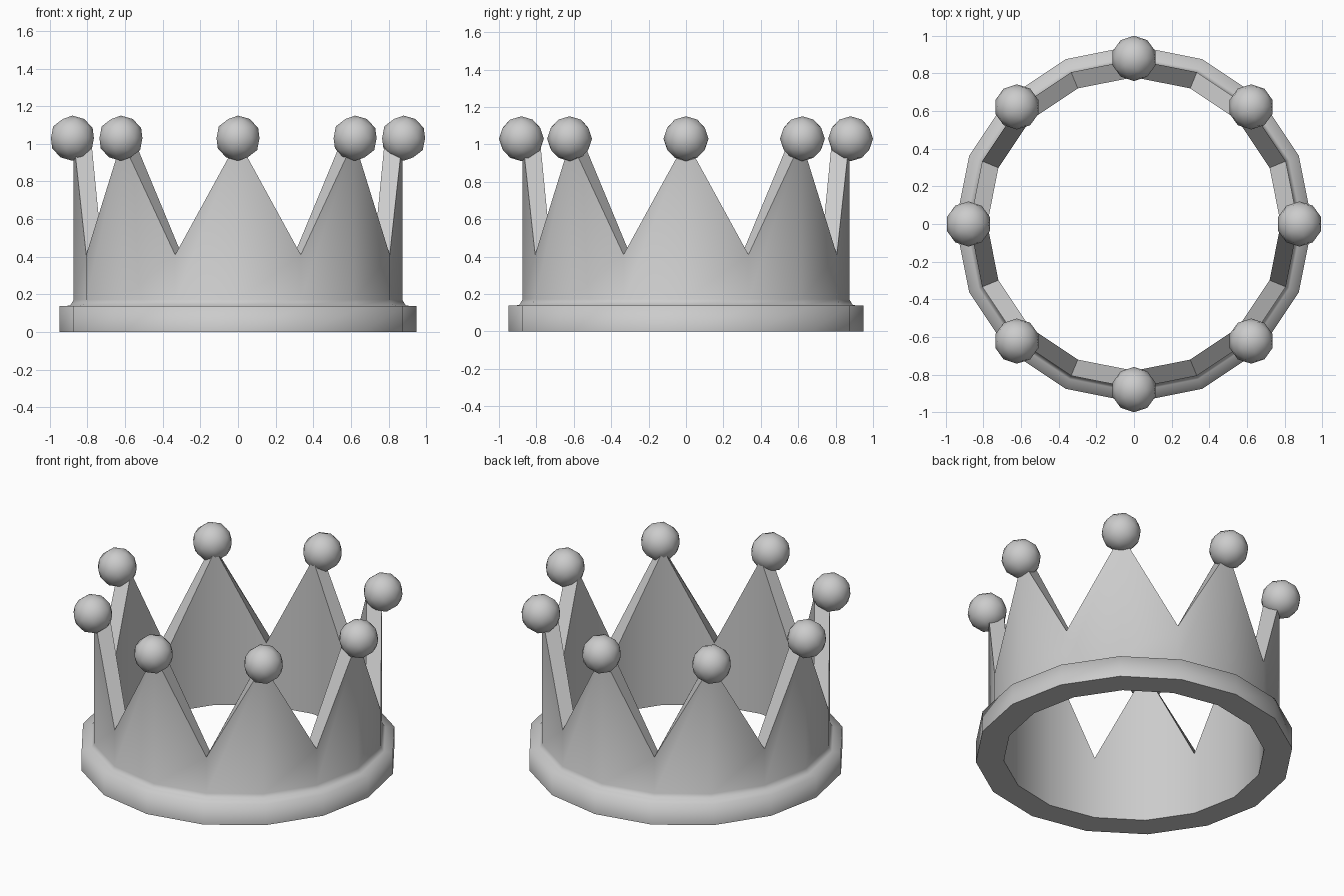
import bpy, bmesh
from math import sin, cos, pi

if "Cube" in bpy.data.objects:
    bpy.data.objects.remove(bpy.data.objects["Cube"])

N = 16            # sides of the crown
TIP, NOTCH = 1.02, 0.41

# Crown body: lathed profile whose top rim zigzags between tips and notches
# (radius, height); None = zigzag height
profile = [(0.78, 0), (0.948, 0), (0.948, 0.138), (0.892, 0.14),
           (0.873, 0.172), (0.873, None), (0.78, None)]
bm = bmesh.new()
rings = []
for r, z in profile:
    ring = []
    for i in range(N):
        a = 2 * pi * i / N
        h = z if z is not None else (TIP if i % 2 == 0 else NOTCH)
        ring.append(bm.verts.new((r * cos(a), r * sin(a), h)))
    rings.append(ring)

for k in range(len(rings)):
    lo, hi = rings[k], rings[(k + 1) % len(rings)]
    for i in range(N):
        j = (i + 1) % N
        f = bm.faces.new((lo[i], lo[j], hi[j], hi[i]))
        f.smooth = k not in (0, 5)      # flat underside and notch faces
bmesh.ops.recalc_face_normals(bm, faces=bm.faces)
# Crisp borders between flat and smooth regions
for e in bm.edges:
    if any(not f.smooth for f in e.link_faces):
        e.smooth = False
mesh = bpy.data.meshes.new("crown_band")
bm.to_mesh(mesh)
bm.free()
bpy.context.collection.objects.link(bpy.data.objects.new("crown_band", mesh))

# Balls on the eight tips
for i in range(8):
    a = 2 * pi * i / 8
    bpy.ops.mesh.primitive_ico_sphere_add(
        subdivisions=2, radius=0.12,
        location=(0.88 * cos(a), 0.88 * sin(a), 1.03))
    ball = bpy.context.object
    ball.name = f"tip_ball_{i + 1}"
    bpy.ops.object.shade_smooth()
